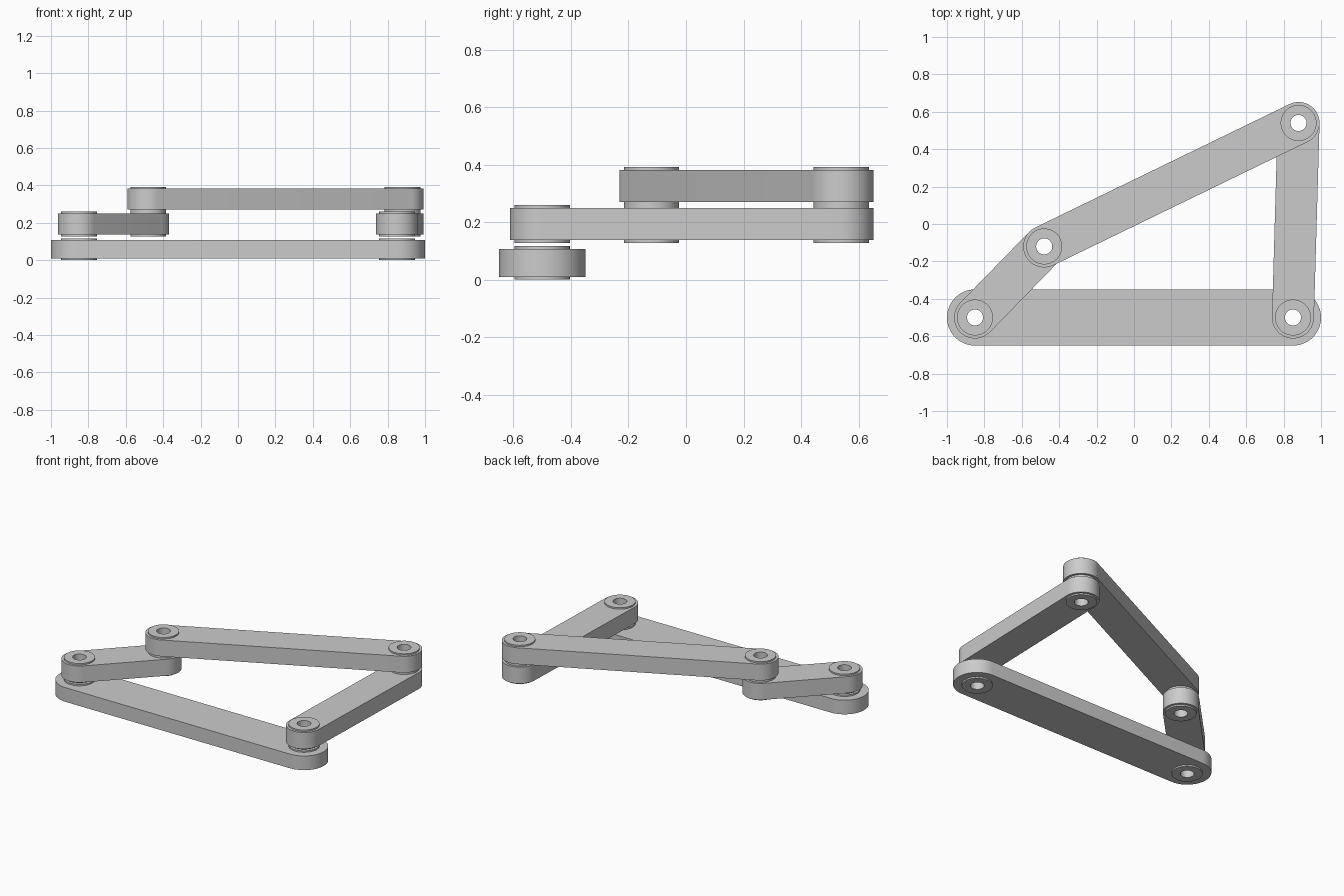
import bpy, bmesh, math

if "Cube" in bpy.data.objects:
    bpy.data.objects.remove(bpy.data.objects["Cube"])

N = 64              # segments per full circle
BOSS_R, HOLE_R = 0.096, 0.043

# Joint centres in plan
A, B, C, D = (-0.85, -0.5), (-0.48, -0.12), (0.88, 0.54), (0.85, -0.5)


def ring(bm, cx, r, z):
    return [bm.verts.new((cx + r * math.cos(2 * math.pi * k / N),
                          r * math.sin(2 * math.pi * k / N), z)) for k in range(N)]


def half(bm, cx, r, z, start):
    """Half circle of N/2 + 1 vertices, counter-clockwise from index start."""
    return [bm.verts.new((cx + r * math.cos(2 * math.pi * k / N),
                          r * math.sin(2 * math.pi * k / N), z))
            for k in range(start, start + N // 2 + 1)]


def strip(bm, a, b, closed=True):
    n = len(a)
    for i in range(n if closed else n - 1):
        j = (i + 1) % n
        bm.faces.new((a[i], a[j], b[j], b[i]))


def link(name, p, q, radius, z0, z1, boss0, boss1):
    """Round-ended bar with a raised, drilled boss at each end."""
    length = math.hypot(q[0] - p[0], q[1] - p[1])
    bm = bmesh.new()
    outlines, bores = [], []
    for z, zb in ((z0, boss0), (z1, boss1)):
        left = half(bm, 0, radius, z, N // 4)
        right = half(bm, length, radius, z, -N // 4)
        base_l, base_r = ring(bm, 0, BOSS_R, z), ring(bm, length, BOSS_R, z)
        # collar between rounded end and boss
        out_l = [base_l[(N // 4 + i) % N] for i in range(N // 2 + 1)]
        out_r = [base_r[(-N // 4 + i) % N] for i in range(N // 2 + 1)]
        strip(bm, left, out_l, False)
        strip(bm, right, out_r, False)
        # flat middle of the bar
        in_l = [base_l[(-N // 4 + i) % N] for i in range(N // 2 + 1)]
        in_r = [base_r[(N // 4 + i) % N] for i in range(N // 2 + 1)]
        bm.faces.new([left[-1], right[0]] + in_r[::-1] + [right[-1], left[0]] + in_l[::-1])
        # raised boss and its bore edge
        for cx, base in ((0, base_l), (length, base_r)):
            rim, bore = ring(bm, cx, BOSS_R, zb), ring(bm, cx, HOLE_R, zb)
            strip(bm, base, rim)
            strip(bm, rim, bore)
            bores.append(bore)
        outlines.append(left + right)
    # side wall and through holes
    strip(bm, outlines[0], outlines[1])
    strip(bm, bores[0], bores[2])
    strip(bm, bores[1], bores[3])
    bmesh.ops.recalc_face_normals(bm, faces=bm.faces)
    mesh = bpy.data.meshes.new(name)
    bm.to_mesh(mesh)
    bm.free()
    ob = bpy.data.objects.new(name, mesh)
    bpy.context.collection.objects.link(ob)
    ob.location = (p[0], p[1], 0)
    ob.rotation_euler.z = math.atan2(q[1] - p[1], q[0] - p[0])
    bpy.ops.object.select_all(action='DESELECT')
    ob.select_set(True)
    bpy.context.view_layer.objects.active = ob
    bpy.ops.object.shade_smooth_by_angle(angle=math.radians(30))


# Four-bar linkage, stacked in three layers
link("ground_link", A, D, 0.15, 0.01, 0.107, 0.0, 0.117)
link("crank", A, B, 0.112, 0.137, 0.25, 0.127, 0.26)
link("rocker", D, C, 0.112, 0.137, 0.25, 0.127, 0.26)
link("coupler", B, C, 0.112, 0.27, 0.382, 0.26, 0.392)
